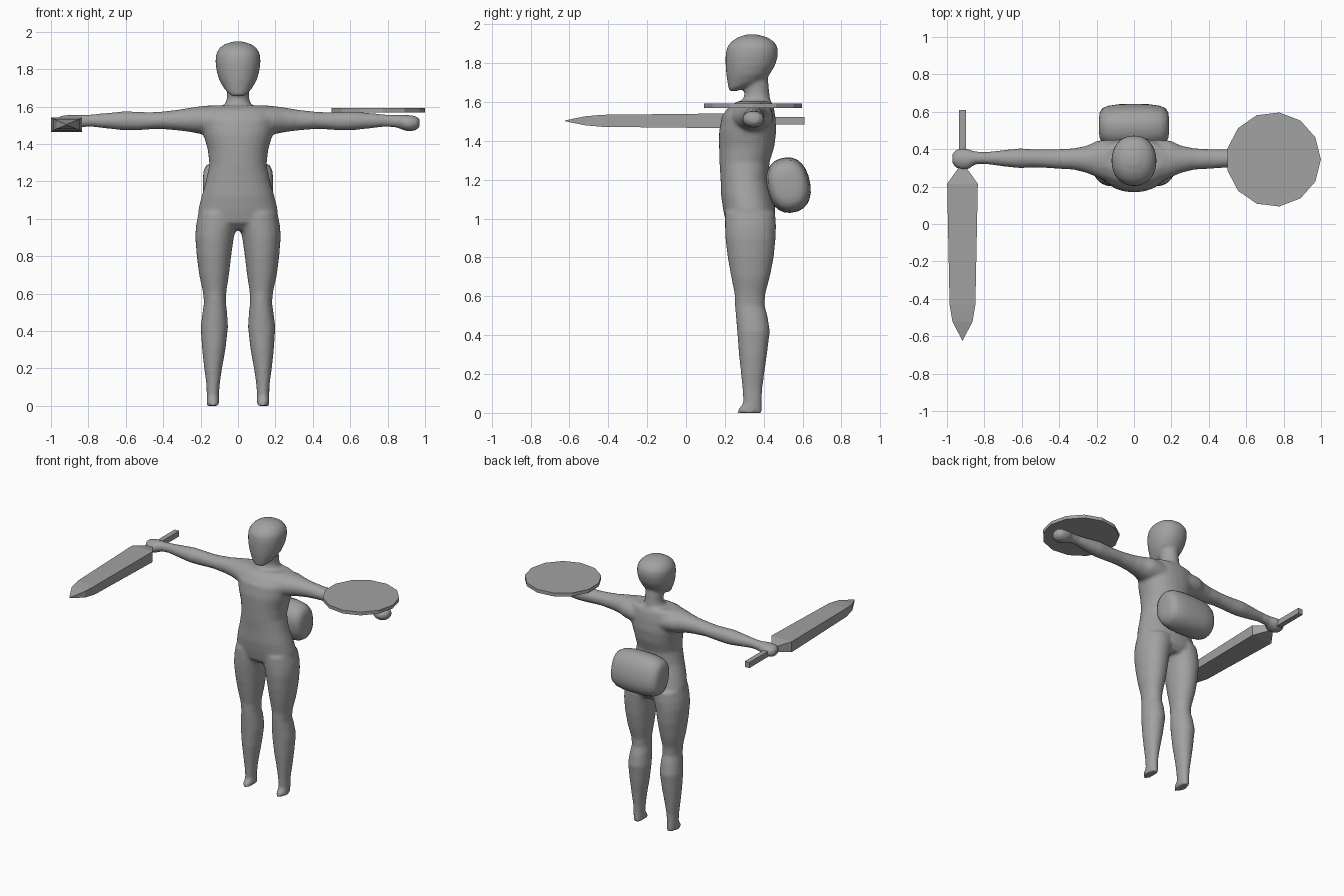
import bpy, bmesh, math
from mathutils import Matrix, Vector

grey = bpy.data.materials.new("plain grey")
grey.diffuse_color = (0.36, 0.36, 0.36, 1)


def loft(bm, rings, axis="z", n=20, power=2.0, flip=1):
    """Skin closed rings given as (position, min a, max a, min b, max b)."""
    loops = []
    for t, a0, a1, b0, b1 in rings:
        loop = []
        for i in range(n):
            ang = 2 * math.pi * (i + 0.5) / n
            c, s = math.cos(ang), math.sin(ang)
            a = (a0 + a1) / 2 + (a1 - a0) / 2 * math.copysign(abs(c) ** (2 / power), c)
            b = (b0 + b1) / 2 + (b1 - b0) / 2 * math.copysign(abs(s) ** (2 / power), s)
            x, y, z = (a, b, t) if axis == "z" else (t, a, b)
            loop.append(bm.verts.new((x * flip, y, z)))
        loops.append(loop)
    faces = [bm.faces.new(loops[0]), bm.faces.new(loops[-1])]
    for p, q in zip(loops, loops[1:]):
        for i in range(n):
            j = (i + 1) % n
            faces.append(bm.faces.new((p[i], p[j], q[j], q[i])))
    bmesh.ops.recalc_face_normals(bm, faces=faces)


def finish(bm, name, smooth=False):
    me = bpy.data.meshes.new(name)
    bmesh.ops.recalc_face_normals(bm, faces=bm.faces[:])
    for f in bm.faces:
        f.smooth = smooth
    bm.to_mesh(me)
    bm.free()
    me.materials.append(grey)
    ob = bpy.data.objects.new(name, me)
    bpy.context.collection.objects.link(ob)
    return ob


# Body: torso, neck, head, arms and legs fused into one skin
bm = bmesh.new()
torso = [
    (0.94, -.14, .14, .25, .43), (0.98, -.215, .215, .205, .46),
    (1.05, -.212, .212, .19, .46), (1.12, -.195, .195, .18, .445),
    (1.20, -.172, .172, .178, .425), (1.29, -.153, .153, .172, .43),
    (1.37, -.162, .162, .17, .455), (1.45, -.185, .185, .17, .465),
    (1.53, -.20, .20, .185, .46), (1.58, -.195, .195, .225, .45),
    (1.605, -.17, .17, .27, .435),
]
loft(bm, torso, n=28, power=2.2)
neck = [(1.52, -.09, .09, .27, .45), (1.60, -.075, .075, .29, .435),
        (1.64, -.06, .06, .30, .43), (1.75, -.06, .06, .29, .42)]
loft(bm, neck)
head = [
    (1.655, -.03, .03, .222, .26), (1.675, -.058, .058, .218, .31),
    (1.70, -.077, .077, .213, .385), (1.74, -.10, .10, .207, .43),
    (1.79, -.115, .115, .203, .46), (1.84, -.121, .121, .203, .474),
    (1.88, -.118, .118, .21, .472), (1.91, -.102, .102, .232, .454),
    (1.932, -.075, .075, .265, .42), (1.947, -.03, .03, .31, .37),
]
loft(bm, head, n=24, power=2.15)
arm = [
    (.08, .23, .45, 1.43, 1.60), (.16, .235, .45, 1.445, 1.605),
    (.20, .25, .445, 1.453, 1.602), (.25, .272, .42, 1.463, 1.595),
    (.32, .29, .405, 1.472, 1.583), (.42, .296, .40, 1.48, 1.572),
    (.48, .30, .40, 1.477, 1.57), (.54, .302, .40, 1.472, 1.573),
    (.61, .298, .405, 1.472, 1.575), (.70, .308, .395, 1.482, 1.566),
    (.79, .32, .385, 1.492, 1.558), (.85, .318, .388, 1.487, 1.555),
    (.88, .295, .40, 1.475, 1.556), (.91, .288, .405, 1.466, 1.555),
    (.95, .298, .40, 1.472, 1.55), (.972, .325, .375, 1.49, 1.535),
]
leg = [
    (0.0, .10, .167, .262, .392), (.02, .10, .167, .268, .392),
    (.05, .102, .167, .295, .39), (.12, .097, .17, .29, .393),
    (.20, .085, .181, .283, .403), (.30, .067, .192, .272, .417),
    (.42, .053, .20, .263, .432), (.50, .058, .19, .256, .42),
    (.55, .064, .182, .252, .405), (.61, .062, .188, .25, .408),
    (.70, .048, .208, .232, .432), (.80, .036, .221, .214, .452),
    (.90, .022, .229, .202, .462), (.96, .005, .226, .20, .464),
    (1.03, .0, .212, .20, .46),
]
for side in (-1, 1):
    loft(bm, arm, axis="x", flip=side)
    loft(bm, leg, flip=side, power=2.1)
body = finish(bm, "body", smooth=True)
skin = body.modifiers.new("fuse", "REMESH")
skin.mode = "VOXEL"
skin.voxel_size = 0.011
skin.use_smooth_shade = True
soften = body.modifiers.new("soften", "SMOOTH")
soften.factor = 0.5
soften.iterations = 5

# Hip pouch: rounded barrel across the lower back, leaning forward
bm = bmesh.new()
pouch = [(x, -.112 * s, .112 * s, -.143 * s, .143 * s) for x, s in (
    (-.187, .35), (-.183, .6), (-.17, .79), (-.14, .91), (-.08, .985), (0, 1),
    (.08, .985), (.14, .91), (.17, .79), (.183, .6), (.187, .35))]
loft(bm, pouch, axis="x", n=24, power=2.3)
bm.transform(Matrix.Translation((0, .527, 1.172)) @ Matrix.Rotation(math.radians(12), 4, "X"))
finish(bm, "hip_pouch", smooth=True)

# Round shield resting flat above the forearm
bm = bmesh.new()
bmesh.ops.create_cone(bm, cap_ends=True, segments=13, radius1=.253, radius2=.253, depth=.024)
turn = Matrix.Rotation(-math.atan2(bm.verts[:][0].co.y, bm.verts[:][0].co.x), 4, "Z")
bm.transform(Matrix.Translation((.746, .345, 1.58)) @ turn)
finish(bm, "shield", smooth=False)


def bar(name, sections, cx, cz):
    """Rectangular bar along y from (y, half width, half height) sections."""
    bm = bmesh.new()
    loops = [[bm.verts.new((cx + i * w, y, cz + k * h))
              for i, k in ((-1, -1), (1, -1), (1, 1), (-1, 1))] for y, w, h in sections]
    bm.faces.new(loops[0])
    bm.faces.new(loops[-1])
    for p, q in zip(loops, loops[1:]):
        for i in range(4):
            j = (i + 1) % 4
            bm.faces.new((p[i], p[j], q[j], q[i]))
    return finish(bm, name)


# Sword: broad tapering blade and a thin square grip
bar("sword_blade", [(.305, .018, .02), (.215, .082, .038), (-.43, .069, .031),
                    (-.52, .054, .023), (-.622, .002, .002)], -.917, 1.503)
bar("sword_grip", [(.61, .018, .02), (.30, .018, .02)], -.917, 1.503)
